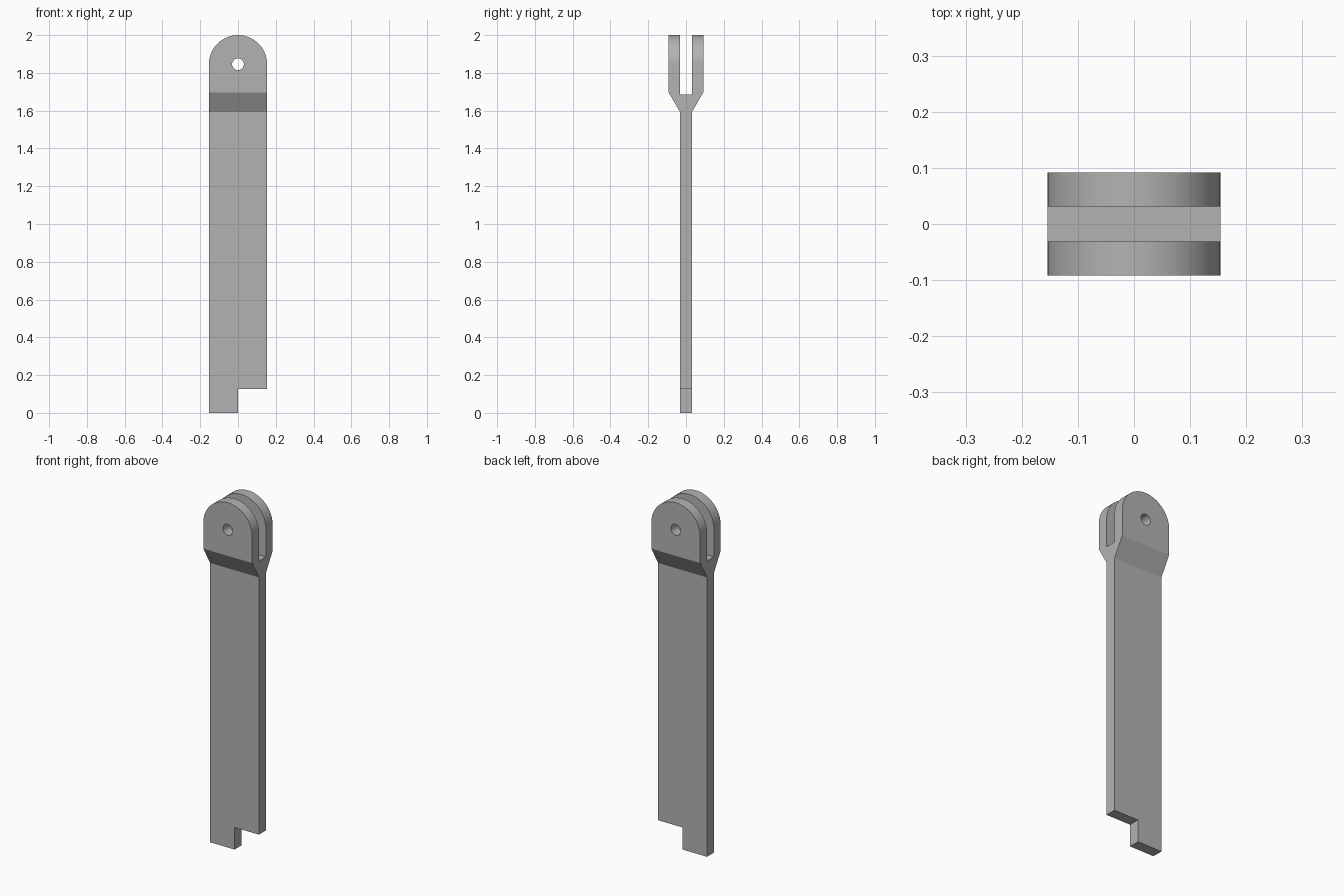
import bpy, math
from mathutils import Vector

cube = bpy.data.objects.get("Cube")
if cube:
    bpy.data.objects.remove(cube, do_unlink=True)

R = 0.154          # half width and radius of the rounded head
T = 0.031          # half thickness of the blade, also half the slot
W = 0.092          # half depth of the fork
PIN_Z = 2 - R

grey = bpy.data.materials.new("plain grey")
grey.use_nodes = True
colour = (0.45, 0.45, 0.45, 1)
grey.diffuse_color = colour
grey.node_tree.nodes["Principled BSDF"].inputs["Base Color"].default_value = colour


def prism(name, points, place, depth):
    """Extrude a closed outline symmetrically; place maps (u, v, d) to xyz."""
    n = len(points)
    verts = [Vector(place(u, v, d)) for d in (-depth, depth) for u, v in points]
    faces = [tuple(range(n)), tuple(reversed(range(n, 2 * n)))]
    faces += [(i, i + n, (i + 1) % n + n, (i + 1) % n) for i in range(n)]
    mesh = bpy.data.meshes.new(name)
    mesh.from_pydata(verts, [], faces)
    mesh.materials.append(grey)
    obj = bpy.data.objects.new(name, mesh)
    bpy.context.collection.objects.link(obj)
    bpy.context.view_layer.objects.active = obj
    bpy.ops.object.select_all(action="DESELECT")
    obj.select_set(True)
    bpy.ops.object.mode_set(mode="EDIT")
    bpy.ops.mesh.select_all(action="SELECT")
    bpy.ops.mesh.normals_make_consistent(inside=False)
    bpy.ops.object.mode_set(mode="OBJECT")
    return obj


def arc(radius, start, end, steps):
    return [(radius * math.cos(a), PIN_Z + radius * math.sin(a))
            for a in (start + (end - start) * i / steps for i in range(steps + 1))]


def along_x(u, v, d):
    return (d, u, v)


def along_y(u, v, d):
    return (u, d, v)


# Forked side profile, cut to length by the front outline
half = [(T, -0.1), (T, 1.592), (W, 1.697), (W, 2.1), (T, 2.1), (T, 1.685)]
profile = half + [(-y, z) for y, z in reversed(half)]
bar = prism("forked_bar", profile, along_x, 0.3)

# Front outline with a round head and a stepped foot
outline = [(-R, 0), (0, 0), (0, 0.126), (R, 0.126)] + arc(R, 0, math.pi, 40)
head_cutter = prism("outline_cutter", outline, along_y, 0.3)

# Pin hole through both prongs
hole_cutter = prism("pin_hole_cutter", arc(T, 0, math.tau, 32)[:-1], along_y, 0.4)

for cutter, operation in ((head_cutter, "INTERSECT"), (hole_cutter, "DIFFERENCE")):
    mod = bar.modifiers.new(cutter.name, "BOOLEAN")
    mod.operation = operation
    mod.solver = "EXACT"
    mod.object = cutter
    bpy.ops.object.select_all(action="DESELECT")
    bpy.context.view_layer.objects.active = bar
    bar.select_set(True)
    bpy.ops.object.modifier_apply(modifier=mod.name)
    bpy.data.objects.remove(cutter, do_unlink=True)

# Smooth head and hole, sharp edges elsewhere
bpy.ops.object.shade_smooth_by_angle(angle=math.radians(20))
